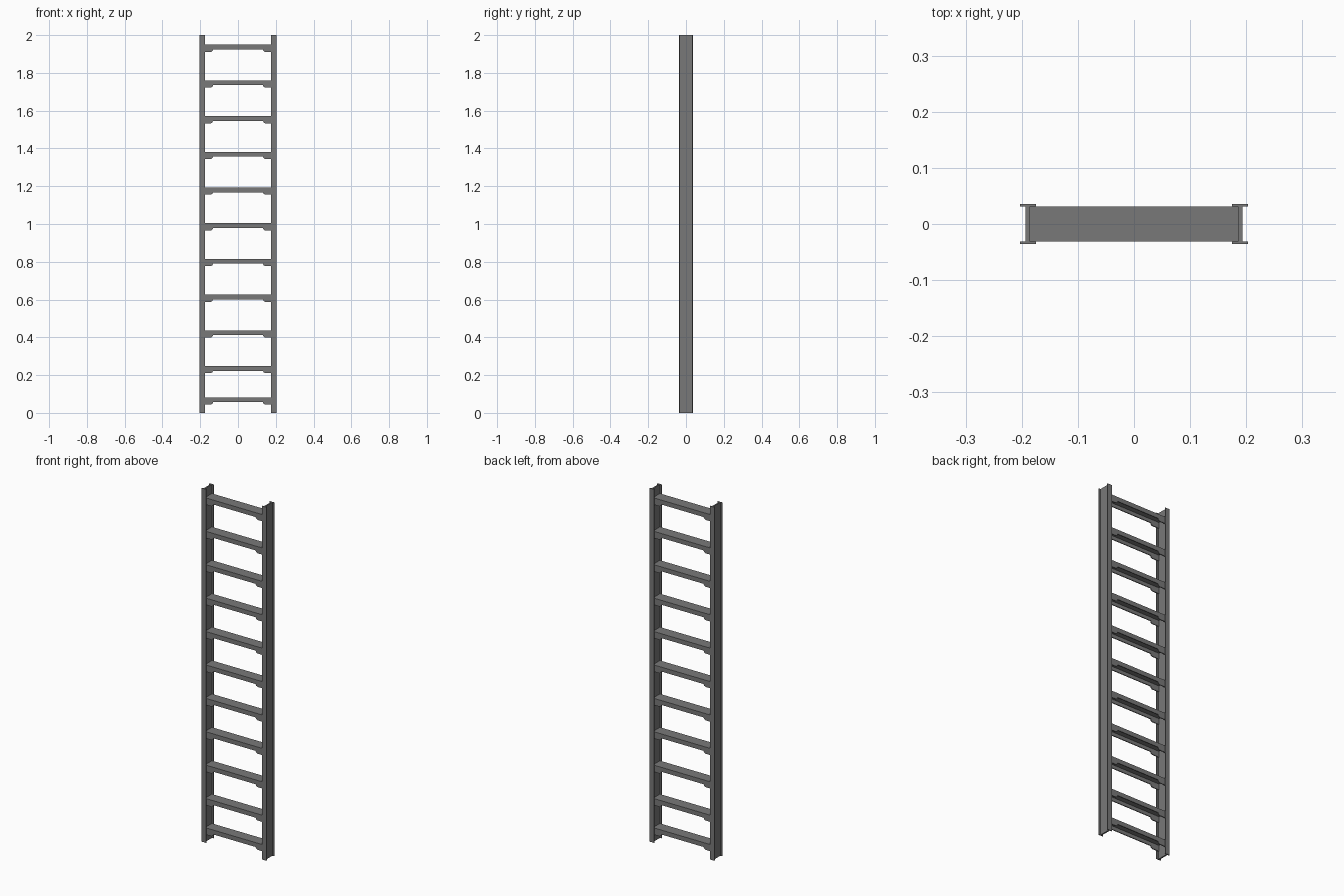
import bpy
import bmesh

cube = bpy.data.objects.get("Cube")
if cube:
    bpy.data.objects.remove(cube)

steel = bpy.data.materials.new("grey steel")
steel.use_nodes = True
GREY = (0.19, 0.19, 0.19, 1)
steel.diffuse_color = GREY
steel.node_tree.nodes["Principled BSDF"].inputs["Base Color"].default_value = GREY


def extrude(bm, points, direction):
    """Add a closed outline pushed along a direction."""
    face = bm.faces.new([bm.verts.new(p) for p in points])
    result = bmesh.ops.extrude_face_region(bm, geom=[face])
    verts = [v for v in result["geom"] if isinstance(v, bmesh.types.BMVert)]
    bmesh.ops.translate(bm, verts=verts, vec=direction)


def finish(bm, name):
    bmesh.ops.recalc_face_normals(bm, faces=bm.faces)
    mesh = bpy.data.meshes.new(name)
    bm.to_mesh(mesh)
    bm.free()
    mesh.materials.append(steel)
    obj = bpy.data.objects.new(name, mesh)
    bpy.context.collection.objects.link(obj)
    return obj


# Side rails: I-beam section, flanges facing front and back
HEIGHT = 2.0
HALF_DEPTH = 0.036
FLANGE = 0.005
WEB_X, WEB, REACH = 0.189, 0.004, 0.014


def rail(name, side):
    quarter = [(WEB, 0), (WEB, HALF_DEPTH - FLANGE),
               (REACH, HALF_DEPTH - FLANGE), (REACH, HALF_DEPTH)]
    half = quarter + [(-x, y) for x, y in reversed(quarter)]
    outline = half[1:-1] + [(x, -y) for x, y in reversed(half[1:-1])]
    bm = bmesh.new()
    extrude(bm, [(side * WEB_X + x, y, 0) for x, y in outline], (0, 0, HEIGHT))
    finish(bm, name)


rail("left_rail", 1)
rail("right_rail", -1)

# Rungs: channels open below, with side walls deepened at both ends
HALF_RUNG = 0.186
HALF_WIDTH = 0.031
WALL = 0.005


def rung_mesh(name):
    bm = bmesh.new()
    lower = [(0.186, -0.038), (0.143, -0.038), (0.135, -0.033), (0.132, -0.025)]
    wall = [(-HALF_RUNG, 0), (HALF_RUNG, 0)] + lower
    wall += [(-x, z) for x, z in reversed(lower)]
    for y in (-HALF_WIDTH, HALF_WIDTH - WALL):
        extrude(bm, [(x, y, z) for x, z in wall], (0, WALL, 0))
    inner = HALF_WIDTH - WALL
    tread = [(-HALF_RUNG, -inner, 0), (HALF_RUNG, -inner, 0),
             (HALF_RUNG, inner, 0), (-HALF_RUNG, inner, 0)]
    extrude(bm, tread, (0, 0, -WALL))
    return finish(bm, name)


STEP = 0.189
TOP_RUNG = 1.949
tops = [0.082] + [TOP_RUNG - STEP * i for i in range(9, -1, -1)]
first = rung_mesh("rung_1")
first.location.z = tops[0]
for number, z in enumerate(tops[1:], 2):
    rung = bpy.data.objects.new(f"rung_{number}", first.data)
    rung.location.z = z
    bpy.context.collection.objects.link(rung)
